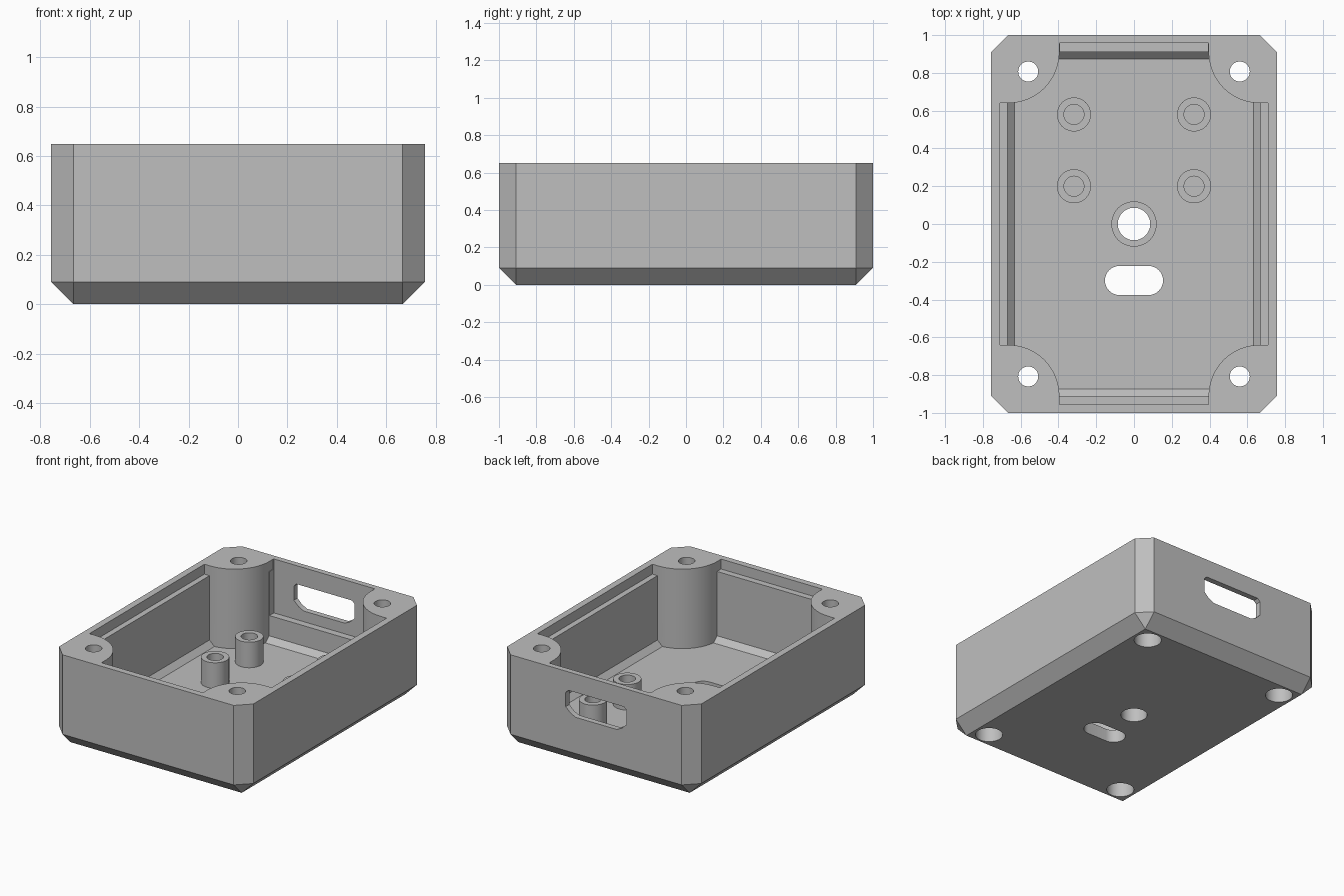
import bpy, bmesh, math
from mathutils import Vector

default = bpy.data.objects.get("Cube")
if default:
    bpy.data.objects.remove(default, do_unlink=True)

HX, HY, TOP, CH = 0.757, 1.0, 0.65, 0.09
FLOOR, PCB, LEDGE = 0.09, 0.27, 0.58

grey = bpy.data.materials.new("plain grey")
grey.use_nodes = True
colour = (0.52, 0.52, 0.52, 1)
grey.diffuse_color = colour
grey.node_tree.nodes["Principled BSDF"].inputs["Base Color"].default_value = colour


def add(name, bm):
    bmesh.ops.recalc_face_normals(bm, faces=bm.faces)
    mesh = bpy.data.meshes.new(name)
    bm.to_mesh(mesh)
    bm.free()
    obj = bpy.data.objects.new(name, mesh)
    bpy.context.collection.objects.link(obj)
    return obj


def hull(name, points):
    bm = bmesh.new()
    for p in points:
        bm.verts.new(p)
    bmesh.ops.convex_hull(bm, input=bm.verts)
    bmesh.ops.dissolve_limit(bm, angle_limit=0.01, verts=bm.verts, edges=bm.edges)
    return add(name, bm)


def prism(name, outline, lo, hi, along_y=False):
    """Extrude a flat outline along z, or along y when along_y is set."""
    bm = bmesh.new()
    place = (lambda a, b: (a, lo, b)) if along_y else (lambda a, b: (a, b, lo))
    face = bm.faces.new([bm.verts.new(place(a, b)) for a, b in outline])
    step = Vector((0, hi - lo, 0)) if along_y else Vector((0, 0, hi - lo))
    out = bmesh.ops.extrude_face_region(bm, geom=[face])["geom"]
    bmesh.ops.translate(bm, vec=step,
                        verts=[v for v in out if isinstance(v, bmesh.types.BMVert)])
    return add(name, bm)


def arc(x, y, r, start, end, n):
    angles = [math.radians(start + (end - start) * i / n) for i in range(n + 1)]
    return [(x + r * math.cos(a), y + r * math.sin(a)) for a in angles]


def cylinder(name, x, y, r, lo, hi):
    return prism(name, arc(x, y, r, 0, 360, 40)[:-1], lo, hi)


def box(name, x, y0, y1, lo, hi):
    return prism(name, [(-x, y0), (x, y0), (x, y1), (-x, y1)], lo, hi)


def combine(target, tool, operation, keep=False):
    """Apply a boolean straight away and drop the tool."""
    mod = target.modifiers.new("cut", "BOOLEAN")
    mod.operation, mod.object, mod.solver = operation, tool, "EXACT"
    graph = bpy.context.evaluated_depsgraph_get()
    graph.update()
    mesh = bpy.data.meshes.new_from_object(target.evaluated_get(graph))
    target.modifiers.clear()
    target.data = mesh
    if not keep:
        bpy.data.objects.remove(tool, do_unlink=True)


def octagon(z):
    return [p for sx in (-1, 1) for sy in (-1, 1)
            for p in ((sx * HX, sy * (HY - CH), z), (sx * (HX - CH), sy * HY, z))]


def rectangle(x, y, z):
    return [(sx * x, sy * y, z) for sx in (-1, 1) for sy in (-1, 1)]


corners = [(sx, sy) for sx in (-1, 1) for sy in (-1, 1)]

# Outer shell with chamfered corners and bottom edge
case = hull("enclosure_base", octagon(TOP) + octagon(CH) + rectangle(HX - CH, HY - CH, 0))

# Inner space: chamfered floor, lid ledge and thinned back wall
cavity = hull("cavity", rectangle(0.67, 0.91, 0.8) + rectangle(0.67, 0.91, FLOOR + 0.037)
              + rectangle(0.633, 0.873, FLOOR))
ledge = box("lid_ledge", 0.71, -0.955, 0.955, LEDGE, 0.8)
recess = box("back_recess", 0.392, 0.8, 0.96, PCB, 0.8)

# Rounded corner posts are left standing by trimming the inner cutters
for sx, sy in corners:
    plan = arc(0.665, 0.91, 0.27, 180, 270, 20) + [(0.9, 0.64), (0.9, 1.1), (0.395, 1.1)]
    post = prism("corner_post", [(sx * x, sy * y) for x, y in plan], 0, 1)
    combine(cavity, post, "DIFFERENCE", keep=True)
    combine(ledge, post, "DIFFERENCE")
for cutter in (cavity, ledge, recess):
    combine(case, cutter, "DIFFERENCE")

# Screw holes with counterbores from below
for sx, sy in corners:
    x, y = sx * 0.56, sy * 0.807
    combine(case, cylinder("screw_hole", x, y, 0.053, -0.1, 0.8), "DIFFERENCE")
    combine(case, cylinder("counterbore", x, y, 0.089, -0.1, 0.2), "DIFFERENCE")

# Board standoffs with blind holes
for x in (-0.318, 0.318):
    for y in (0.2, 0.58):
        combine(case, cylinder("standoff", x, y, 0.09, 0.05, PCB), "UNION")
        combine(case, cylinder("standoff_hole", x, y, 0.053, 0.1, 0.4), "DIFFERENCE")

# Round floor opening with a low collar
combine(case, cylinder("collar", 0, 0, 0.12, 0.05, 0.13), "UNION")
combine(case, cylinder("floor_hole", 0, 0, 0.086, -0.1, 0.4), "DIFFERENCE")

# Slot in the floor
slot = arc(0.077, -0.299, 0.077, -90, 90, 16) + arc(-0.077, -0.299, 0.077, 90, 270, 16)
combine(case, prism("floor_slot", slot, -0.1, 0.3), "DIFFERENCE")

# Connector opening in the back wall
half = [(0.16, 0.345), (0.2, 0.365), (0.237, 0.4), (0.237, 0.5), (0.217, 0.52)]
port = half + [(-x, z) for x, z in reversed(half)]
combine(case, prism("port", port, 0.85, 1.2, along_y=True), "DIFFERENCE")

# Finish
case.data.materials.clear()
case.data.materials.append(grey)
for face in case.data.polygons:
    face.material_index = 0
bpy.ops.object.select_all(action="DESELECT")
case.select_set(True)
bpy.context.view_layer.objects.active = case
bpy.ops.object.shade_smooth_by_angle(angle=math.radians(30))
